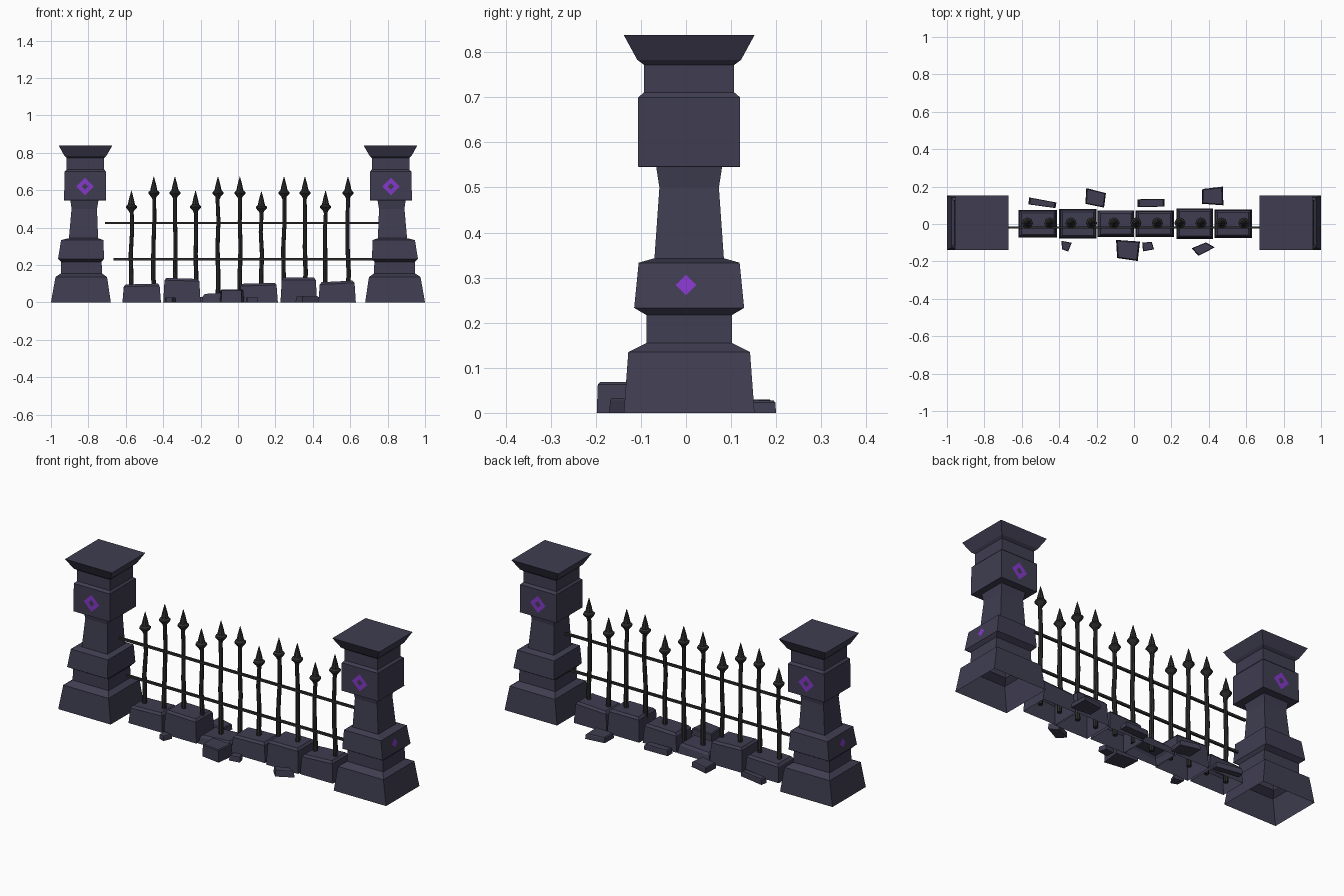
import bpy, math, random
from mathutils import Vector, Matrix

if "Cube" in bpy.data.objects:
    bpy.data.objects.remove(bpy.data.objects["Cube"])

random.seed(4)


def material(name, rgb):
    m = bpy.data.materials.new(name)
    m.diffuse_color = (*rgb, 1)
    m.use_nodes = True
    m.node_tree.nodes["Principled BSDF"].inputs["Base Color"].default_value = m.diffuse_color
    return m


STONE = material("dark stone", (0.050, 0.047, 0.082))
IRON = material("black iron", (0.026, 0.027, 0.026))
PURPLE = material("purple rune", (0.24, 0.04, 0.60))


def loft(name, rings, mat, cap_bottom=True, cap_top=True):
    """Skin a stack of counter-clockwise rings into one flat-shaded mesh."""
    n = len(rings[0])
    verts = [v for r in rings for v in r]
    faces = []
    for k in range(len(rings) - 1):
        a, b = k * n, (k + 1) * n
        for i in range(n):
            j = (i + 1) % n
            faces.append((a + i, a + j, b + j, b + i))
    if cap_top:
        faces.append(tuple(range(len(verts) - n, len(verts))))
    if cap_bottom:
        faces.append(tuple(reversed(range(n))))
    me = bpy.data.meshes.new(name)
    me.from_pydata(verts, [], faces)
    me.materials.append(mat)
    ob = bpy.data.objects.new(name, me)
    bpy.context.collection.objects.link(ob)
    return ob


def rect(cx, cy, hx, hy, z):
    return [(cx - hx, cy - hy, z), (cx + hx, cy - hy, z),
            (cx + hx, cy + hy, z), (cx - hx, cy + hy, z)]


def circle(cx, cy, r, z, n=8):
    return [(cx + r * math.cos(math.tau * i / n), cy + r * math.sin(math.tau * i / n), z)
            for i in range(n)]


def rune(name, size, hole, matrix):
    """Diamond plate in the local XY plane, with an optional diamond hole."""
    def diamond(s):
        return [(s, 0, 0), (0, s, 0), (-s, 0, 0), (0, -s, 0)]
    if hole:
        verts = diamond(size) + diamond(hole)
        faces = [(i, (i + 1) % 4, 4 + (i + 1) % 4, 4 + i) for i in range(4)]
    else:
        verts, faces = diamond(size), [(0, 1, 2, 3)]
    me = bpy.data.meshes.new(name)
    me.from_pydata(verts, [], faces)
    me.materials.append(PURPLE)
    ob = bpy.data.objects.new(name, me)
    ob.matrix_world = matrix
    bpy.context.collection.objects.link(ob)


# Pillars: z, centre x, half width x, half depth y (hollow underneath)
PILLAR = [(0, .840, .160, .145), (.135, .838, .138, .135), (.155, .837, .110, .095),
          (.217, .837, .108, .095), (.233, .839, .123, .122), (.333, .833, .113, .112),
          (.343, .826, .078, .077), (.500, .822, .068, .066), (.545, .821, .075, .073),
          (.546, .818, .112, .113), (.700, .817, .110, .113), (.711, .816, .100, .100),
          (.772, .816, .100, .100), (.783, .816, .112, .115), (.838, .815, .143, .145)]
CY = 0.007
for side, label in ((-1, "left"), (1, "right")):
    loft(label + "_pillar", [rect(side * c, CY, hx, hy, z) for z, c, hx, hy in PILLAR],
         STONE, cap_bottom=False)
    # Rune rings on the front and back of the upper block
    for face, word in ((-1, "front"), (1, "back")):
        m = Matrix.Translation((side * .818, CY + face * .1155, .62)) @ \
            Matrix.Rotation(-face * math.pi / 2, 4, 'X')
        rune(f"{label}_{word}_rune", .047, .018, m)
    # Small rune on the sloped outer face of the belt
    m = Matrix.Translation((side * .9558, CY - .007, .284)) @ \
        Matrix.Rotation(side * (math.pi / 2 - .158), 4, 'Y')
    rune(label + "_side_rune", .023, 0, m)

# Rails
for name, z, x0, x1 in (("upper_rail", .424, -.71, .76), ("lower_rail", .23, -.665, .74)):
    h = .006
    ring = [[(x, -.019 - h, z - h), (x, -.019 + h, z - h),
             (x, -.019 + h, z + h), (x, -.019 - h, z + h)] for x in (x0, x1)]
    loft(name, ring, IRON)

# Spiked bars: slightly crooked shafts with a collar and a pointed head
BARS = [(-.57, .597), (-.45, .672), (-.337, .672), (-.227, .597), (-.107, .672), (.01, .672),
        (.125, .594), (.246, .672), (.358, .672), (.468, .597), (.588, .672)]
for i, (x, tip) in enumerate(BARS):
    y = .005
    rings = []
    for k in range(5):
        z = .02 + (tip - .12) * k / 4
        dx, dy = random.uniform(-.004, .004), random.uniform(-.004, .004)
        rings.append(circle(x + dx, y + dy, .0125 - .0006 * k, z))
    loft(f"bar_{i + 1}", rings, IRON)
    head = [(.010, -.118), (.014, -.108), (.030, -.090), (.029, -.082),
            (.019, -.074), (.013, -.045), (.001, 0)]
    loft(f"spike_{i + 1}", [circle(x, y, r, tip + dz) for r, dz in head], IRON)

# Plinth blocks: centre x, half width, half depth, height, tilt (hollow underneath)
BLOCKS = [(-.515, .103, .073, .098, .03), (-.30, .100, .079, .128, -.03),
          (-.097, .098, .071, .050, .06), (.11, .103, .071, .102, .03),
          (.325, .098, .081, .132, 0), (.53, .100, .076, .112, .05)]
for i, (cx, hx, hy, h, tilt) in enumerate(BLOCKS):
    rings = [rect(cx, .002, hx, hy, 0), rect(cx, .002, hx - .007, hy - .006, h - .012),
             rect(cx, .002, hx - .017, hy - .016, h)]
    rings[1:] = [[(x, y, z + tilt * (x - cx)) for x, y, z in r] for r in rings[1:]]
    loft(f"plinth_block_{i + 1}", rings, STONE, cap_bottom=False)

# Rubble: footprint corners counter-clockwise, and height
RUBBLE = [([(-.565, .105), (-.42, .085), (-.415, .115), (-.56, .142)], .03),
          ([(-.26, .108), (-.16, .088), (-.15, .165), (-.255, .192)], .03),
          ([(.02, .09), (.163, .093), (.163, .135), (.02, .132)], .03),
          ([(.363, .108), (.478, .10), (.475, .20), (.365, .187)], .028),
          ([(-.385, -.135), (-.352, -.147), (-.333, -.10), (-.388, -.09)], .025),
          ([(-.09, -.182), (.02, -.198), (.032, -.094), (-.096, -.085)], .068),
          ([(.048, -.146), (.107, -.136), (.095, -.095), (.044, -.10)], .028),
          ([(.345, -.17), (.432, -.125), (.385, -.098), (.308, -.13)], .033)]
for i, (pts, h) in enumerate(RUBBLE):
    c = sum((Vector(p) for p in pts), Vector((0, 0))) / 4
    rings = []
    for scale, z in ((1, 0), (.96, h - .005), (.88, h)):
        rings.append([(*(c + (Vector(p) - c) * scale), z) for p in pts])
    loft(f"rubble_{i + 1}", rings, STONE)
